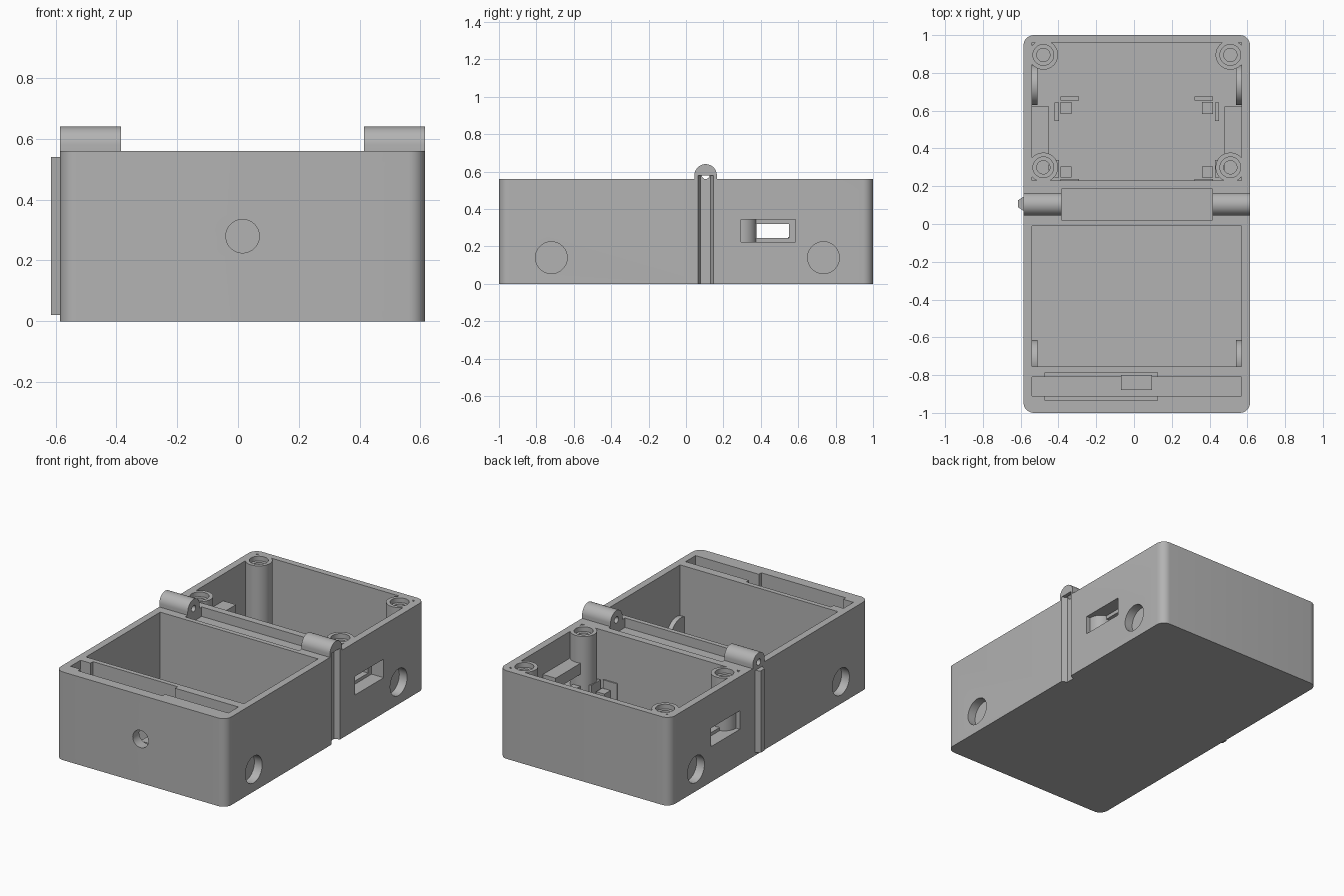
import bpy
import bmesh
import math
from mathutils import Matrix, Vector

cube = bpy.data.objects.get("Cube")
if cube:
    bpy.data.objects.remove(cube, do_unlink=True)

CX = 0.015                       # mid-plane of the case
LEFT, RIGHT = -0.585, 0.615      # outer side walls
IN_L, IN_R = -0.54, 0.57         # inner side walls
TOP, FLOOR = 0.56, 0.045
PIN_Y, PIN_Z = 0.105, 0.58       # hinge axis

grey = bpy.data.materials.new("plain_grey")
grey.use_nodes = True
grey.diffuse_color = (0.45, 0.45, 0.45, 1)
grey.node_tree.nodes["Principled BSDF"].inputs["Base Color"].default_value = (0.45, 0.45, 0.45, 1)


def finish(name, bm):
    bmesh.ops.recalc_face_normals(bm, faces=bm.faces[:])
    mesh = bpy.data.meshes.new(name)
    bm.to_mesh(mesh)
    bm.free()
    mesh.materials.append(grey)
    obj = bpy.data.objects.new(name, mesh)
    bpy.context.collection.objects.link(obj)
    return obj


def box(name, x, y, z, corner=0):
    """Box from (low, high) ranges, with optional rounded vertical edges."""
    bm = bmesh.new()
    bmesh.ops.create_cube(bm, size=1)
    for v in bm.verts:
        v.co = Vector([r[0] if c < 0 else r[1] for c, r in zip(v.co, (x, y, z))])
    if corner:
        upright = [e for e in bm.edges if abs(e.verts[0].co.z - e.verts[1].co.z) > 0.1]
        bmesh.ops.bevel(bm, geom=upright, offset=corner, segments=8,
                        profile=0.5, affect='EDGES')
    return finish(name, bm)


def cyl(name, axis, centre, radius, span):
    """Cylinder along an axis; centre gives the other two coordinates."""
    bm = bmesh.new()
    turn = {'x': Matrix.Rotation(math.pi / 2, 4, 'Y'),
            'y': Matrix.Rotation(math.pi / 2, 4, 'X'), 'z': Matrix()}[axis]
    bmesh.ops.create_cone(bm, cap_ends=True, segments=48, radius1=radius, radius2=radius,
                          depth=span[1] - span[0], matrix=turn)
    place = list(centre)
    place.insert('xyz'.index(axis), sum(span) / 2)
    bmesh.ops.translate(bm, verts=bm.verts[:], vec=place)
    return finish(name, bm)


def prism(name, outline, direction):
    """Closed 3D outline pushed along a direction."""
    bm = bmesh.new()
    face = bm.faces.new([bm.verts.new(p) for p in outline])
    out = bmesh.ops.extrude_face_region(bm, geom=[face])
    moved = [g for g in out["geom"] if isinstance(g, bmesh.types.BMVert)]
    bmesh.ops.translate(bm, verts=moved, vec=direction)
    return finish(name, bm)


def cut(targets, cutters):
    """Subtract every cutter from every target, then drop the cutters."""
    for target in targets:
        bpy.context.view_layer.objects.active = target
        for cutter in cutters:
            mod = target.modifiers.new("cut", 'BOOLEAN')
            mod.operation, mod.solver, mod.object = 'DIFFERENCE', 'EXACT', cutter
            bpy.ops.object.modifier_apply(modifier=mod.name)
    for cutter in cutters:
        cutter.hide_render = True
        bpy.data.objects.remove(cutter, do_unlink=True)


def flip(x_range):
    return (2 * CX - x_range[1], 2 * CX - x_range[0])


# Case with its open compartments
case = box("case_body", (LEFT, RIGHT), (-1, 1), (0, TOP), corner=0.055)
cut([case], [
    box("front_bay", (IN_L, IN_R), (-0.755, -0.01), (FLOOR, 1)),
    box("back_bay", (IN_L, IN_R), (0.23, 0.96), (FLOOR, 1)),
    box("front_slot", (IN_L, IN_R), (-0.91, -0.81), (FLOOR, 1)),
    box("slot_widening", (-0.47, 0.125), (-0.935, -0.785), (0.12, 1)),
    box("hinge_clearance", (-0.385, 0.415), (0.02, 0.185), (0.5, 1)),
    cyl("front_hole", 'y', (CX, 0.28), 0.055, (-1.1, -0.86)),
])
box("slot_pedestal", (-0.07, 0.095), (-0.88, -0.8), (0.03, 0.2))

# Round-topped hinge knuckles
knuckles = []
for side, x in (("right", (LEFT, -0.385)), ("left", (0.415, RIGHT))):
    arc = [(x[0], PIN_Y + 0.06 * math.cos(a), PIN_Z + 0.06 * math.sin(a))
           for a in [math.pi * i / 24 for i in range(25)]]
    arc += [(x[0], PIN_Y - 0.06, TOP - 0.001), (x[0], PIN_Y + 0.06, TOP - 0.001)]
    knuckles.append(prism(side + "_hinge_knuckle", arc, (x[1] - x[0], 0, 0)))
cut(knuckles, [cyl("pin_hole", 'x', (PIN_Y, PIN_Z), 0.02, (-0.7, 0.592))])

# Tapered joining rail on one side, matching groove on the other
prism("joining_rail", [(LEFT + 0.005, 0.07, 0.02), (LEFT, 0.07, 0.02), (-0.615, 0.09, 0.02),
                       (-0.615, 0.125, 0.02), (LEFT, 0.145, 0.02),
                       (LEFT + 0.005, 0.145, 0.02)], (0, 0, 0.52))
cut([case, knuckles[1]], [
    prism("groove", [(RIGHT + 0.01, 0.06, -0.1), (RIGHT, 0.063, -0.1), (0.583, 0.078, -0.1),
                     (0.583, 0.132, -0.1), (RIGHT, 0.147, -0.1),
                     (RIGHT + 0.01, 0.15, -0.1)], (0, 0, PIN_Z + 0.1))])

# Screw posts with stepped holes
for depth, y in (("back", 0.895), ("middle", 0.3)):
    for side, x in (("right", -0.48), ("left", 0.51)):
        post = cyl(f"{depth}_{side}_screw_post", 'z', (x, y), 0.078, (0.03, TOP))
        cut([post], [cyl("bore", 'z', (x, y), 0.035, (0.2, 1)),
                     cyl("counterbore", 'z', (x, y), 0.055, (0.53, 1))])

# Side details: round pockets with inner bosses, and port windows in thick blocks
for side in ("right", "left"):
    def at(a, b):
        return (a, b) if side == "right" else flip((a, b))

    for end, y in (("front", -0.72), ("back", 0.735)):
        boss = cyl(f"{end}_{side}_pocket_boss", 'x', (y, 0.14), 0.105, at(-0.56, -0.51))
        if end == "front":
            cut([boss], [box("boss_trim", (-1, 1), (-1, -0.78), (-1, 1))])
        cut([case, boss], [cyl("pocket", 'x', (y, 0.14), 0.085, at(-0.7, -0.53))])

    block = box(side + "_port_block", at(-0.56, -0.45), (0.25, 0.623), (0.18, 0.39))
    cut([case, block], [
        box("port_recess", at(-0.7, -0.5), (0.295, 0.585), (0.225, 0.343)),
        box("port_window", at(-0.7, -0.4), (0.33, 0.55), (0.245, 0.32))])

    # Board supports and corner fences on the back bay floor
    for end, pad_y, long_y, short_y in (
            ("back", (0.583, 0.645), (0.655, 0.676), (0.545, 0.642)),
            ("middle", (0.245, 0.305), (0.22, 0.238), (0.245, 0.34))):
        box(f"{end}_{side}_board_pad", at(-0.388, -0.33), pad_y, (0.03, 0.2))
        box(f"{end}_{side}_long_fence", at(-0.388, -0.29), long_y, (0.03, 0.25))
        box(f"{end}_{side}_short_fence", at(-0.42, -0.398), short_y, (0.03, 0.25))

# Smooth the round surfaces, keep edges crisp
bpy.ops.object.select_all(action='DESELECT')
for obj in bpy.context.collection.objects:
    if obj.type == 'MESH' and grey.name in obj.data.materials:
        obj.select_set(True)
        bpy.context.view_layer.objects.active = obj
bpy.ops.object.shade_smooth_by_angle(angle=math.radians(30))
